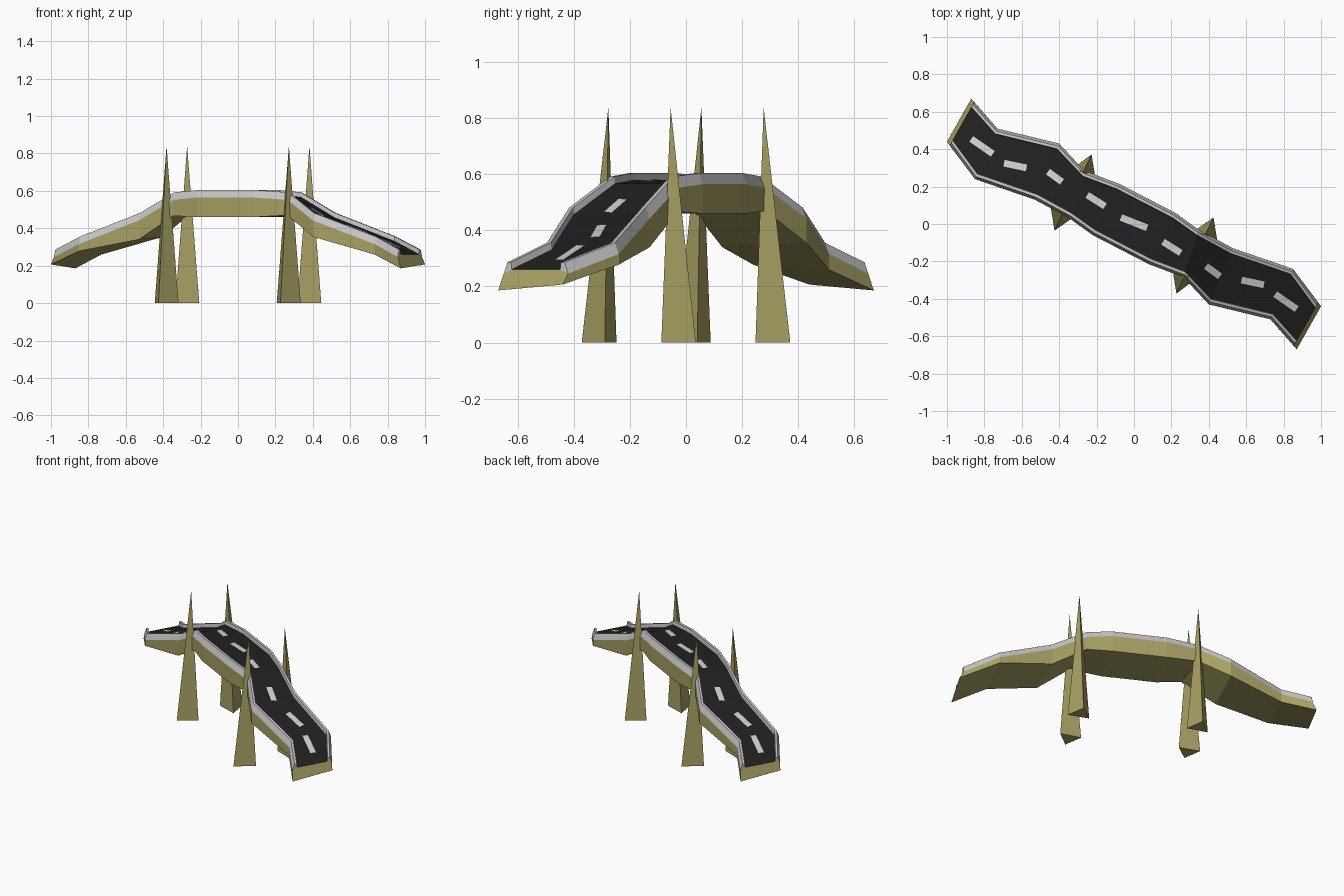
import bpy, bmesh
from mathutils import Vector
from mathutils.bvhtree import BVHTree

cube = bpy.data.objects.get("Cube")
if cube:
    bpy.data.objects.remove(cube, do_unlink=True)


def material(name, r, g, b):
    m = bpy.data.materials.new(name)
    m.use_nodes = True
    m.diffuse_color = (r, g, b, 1)
    m.node_tree.nodes["Principled BSDF"].inputs["Base Color"].default_value = (r, g, b, 1)
    return m


olive = material("olive", .38, .35, .12)
grey = material("rail_grey", .56, .56, .56)
asphalt = material("asphalt", .015, .015, .015)
paint = material("lane_paint", .64, .64, .64)


def add_object(name, bm, *mats):
    bmesh.ops.recalc_face_normals(bm, faces=bm.faces)
    mesh = bpy.data.meshes.new(name)
    bm.to_mesh(mesh)
    bm.free()
    for m in mats:
        mesh.materials.append(m)
    ob = bpy.data.objects.new(name, mesh)
    bpy.context.collection.objects.link(ob)
    return ob


# Deck sections of one half: north xy, south xy, rail top z, north and south underside z
half = [
    ((-.87, .67), (-1, .44), .286, .186, .207),
    ((-.73, .51), (-.85, .24), .356, .26, .278),
    ((-.40, .43), (-.53, .13), .482, .355, .34),
    ((-.265, .285), (-.345, .03), .592, .47, .467),
    ((-.08, .215), (-.22, -.06), .605, .46, .46),
]


def turned(p):
    return (-p[0], -p[1])


sections = half + [(turned(s), turned(n), top, bs, bn)
                   for n, s, top, bn, bs in reversed(half)]


def section_points(i):
    """Closed outline of the deck: underside, shoulder, rail and road on each side."""
    n, s, top, bn, bs = sections[i]
    n, s = Vector(n), Vector(s)
    lean = Vector((0, 0))
    if i in (0, len(sections) - 1):      # end faces lean back
        j = 1 if i == 0 else i - 1
        mid = (Vector(sections[j][0]) + Vector(sections[j][1])) / 2
        lean = (mid - (n + s) / 2).normalized() * .025
    across = (s - n).normalized()
    sides = []
    for p, d, low in ((n, across, bn), (s, -across, bs)):
        q = p + lean
        sides.append([p.to_3d() + Vector((0, 0, low))] + [
            (q + d * inset).to_3d() + Vector((0, 0, top - drop))
            for inset, drop in ((0, .04), (.015, 0), (.03, 0), (.033, .025))])
    return sides[0] + sides[1][::-1]


# Deck with walls, rails and road
bm = bmesh.new()
rings = [[bm.verts.new(p) for p in section_points(i)] for i in range(len(sections))]
strip_mats = [0, 1, 1, 1, 2, 1, 1, 1, 0, 0]
for a, b in zip(rings, rings[1:]):
    for k, mat in enumerate(strip_mats):
        m = (k + 1) % len(a)
        bm.faces.new((a[k], a[m], b[m], b[k])).material_index = mat
for r in (rings[0], rings[-1]):
    bm.faces.new([r[k] for k in (0, 1, 4, 5, 8, 9)])
    for k in (1, 5):
        bm.faces.new(r[k:k + 4]).material_index = 1
bm.normal_update()
surface = BVHTree.FromBMesh(bm)
add_object("bridge_deck", bm, olive, grey, asphalt)


# Lane dashes laid on the road
def on_road(p):
    hit = surface.ray_cast(Vector((p.x, p.y, 2)), Vector((0, 0, -1)))[0]
    return hit + Vector((0, 0, .005))


dash_half = [((-.87, .455), (-.755, .375)), ((-.695, .325), (-.575, .3)),
             ((-.46, .28), (-.385, .225)), ((-.25, .155), (-.155, .095))]
dashes = dash_half + [((-.07, .035), (.07, -.02))]
dashes += [(turned(b), turned(a)) for a, b in reversed(dash_half)]
bm = bmesh.new()
for a, b in dashes:
    a, b = Vector(a), Vector(b)
    along = (b - a).normalized()
    side = Vector((-along.y, along.x)) * .018
    bm.faces.new([bm.verts.new(on_road(p)) for p in (a - side, b - side, b + side, a + side)])
add_object("lane_dashes", bm, paint)


# Three-sided spires standing beside the deck
def spire(name, base, tip, sign):
    bm = bmesh.new()
    feet = [bm.verts.new((sign * x, sign * y, 0)) for x, y in base]
    apex = bm.verts.new((sign * tip[0], sign * tip[1], .84))
    bm.faces.new(feet)
    for k in range(3):
        bm.faces.new((feet[k], feet[(k + 1) % 3], apex))
    add_object(name, bm, olive)


outer_base = [(-.445, .088), (-.425, -.035), (-.318, .04)]
inner_base = [(-.227, .372), (-.207, .248), (-.335, .29)]
for sign, end in ((1, "west"), (-1, "east")):
    spire(end + "_outer_spire", outer_base, (-.382, .055), sign)
    spire(end + "_inner_spire", inner_base, (-.272, .277), sign)
